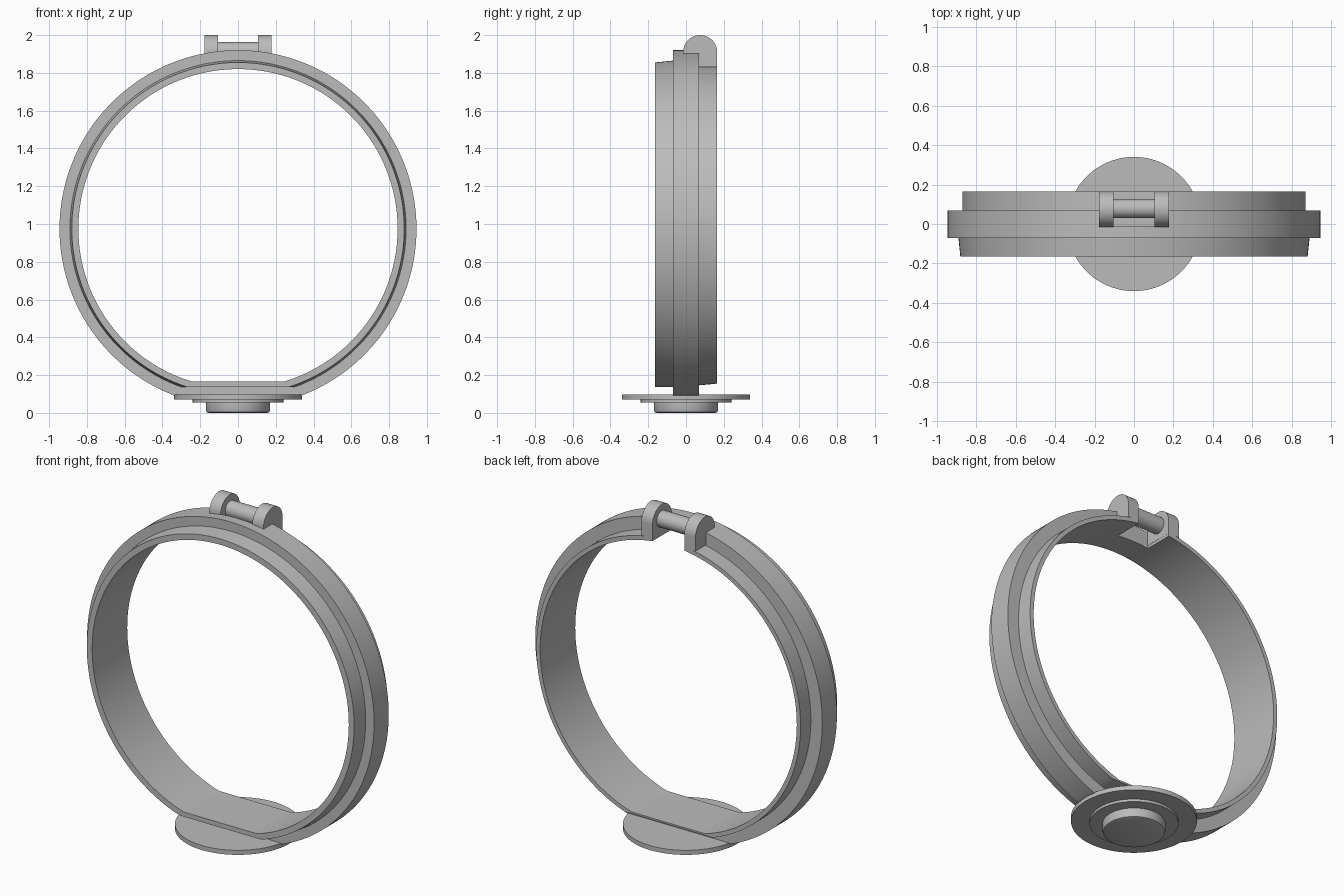
import bpy, bmesh, math

cube = bpy.data.objects.get("Cube")
if cube:
    bpy.data.objects.remove(cube, do_unlink=True)

grey = bpy.data.materials.new("plain_grey")
grey.use_nodes = True
COLOUR = (0.5, 0.5, 0.5, 1)
grey.diffuse_color = COLOUR
grey.node_tree.nodes["Principled BSDF"].inputs["Base Color"].default_value = COLOUR

CENTRE = 0.975   # height of the ring's centre


def finish(name, bm):
    bmesh.ops.recalc_face_normals(bm, faces=bm.faces)
    mesh = bpy.data.meshes.new(name)
    bm.to_mesh(mesh)
    bm.free()
    obj = bpy.data.objects.new(name, mesh)
    bpy.context.collection.objects.link(obj)
    mesh.materials.append(grey)
    return obj


def activate(obj):
    bpy.ops.object.select_all(action='DESELECT')
    obj.select_set(True)
    bpy.context.view_layer.objects.active = obj


def smooth(obj):
    activate(obj)
    bpy.ops.object.shade_smooth_by_angle(angle=math.radians(25))


def bridge(bm, a, b):
    n = len(a)
    for i in range(n):
        j = (i + 1) % n
        bm.faces.new((a[i], a[j], b[j], b[i]))


def flat_ring(name, sections, steps=240):
    """Closed band through loops (y, radius, flat height), each cut flat below."""
    bm = bmesh.new()
    loops = []
    for y, radius, flat in sections:
        loop = []
        for i in range(steps):
            a = math.tau * i / steps
            r = radius
            if math.sin(a) < 0:
                r = min(r, (flat - CENTRE) / math.sin(a))
            loop.append(bm.verts.new((r * math.cos(a), y, CENTRE + r * math.sin(a))))
        loops.append(loop)
    for k, loop in enumerate(loops):
        bridge(bm, loop, loops[(k + 1) % len(loops)])
    return finish(name, bm)


def turned(name, profile, steps=96):
    """Solid turned about the vertical axis from (radius, height) points."""
    bm = bmesh.new()
    loops = [[bm.verts.new((r * math.cos(math.tau * i / steps),
                            r * math.sin(math.tau * i / steps), z))
              for i in range(steps)] for r, z in profile]
    for a, b in zip(loops, loops[1:]):
        bridge(bm, a, b)
    bm.faces.new(loops[0])
    bm.faces.new(loops[-1])
    return finish(name, bm)


def extruded(name, outline, x0, x1):
    """Outline of (y, z) points extruded along x."""
    bm = bmesh.new()
    a, b = [[bm.verts.new((x, y, z)) for y, z in outline] for x in (x0, x1)]
    bridge(bm, a, b)
    bm.faces.new(a)
    bm.faces.new(b)
    return finish(name, bm)


def arc(y, z, r, start, end, steps):
    return [(y + r * math.cos(start + (end - start) * i / steps),
             z + r * math.sin(start + (end - start) * i / steps))
            for i in range(steps + 1)]


# Stepped ring: tapered front lip, wide middle band, straight back lip
ring = flat_ring("ring", [
    (-0.165, 0.845, 0.165), (-0.165, 0.88, 0.137), (-0.07, 0.89, 0.137),
    (-0.07, 0.945, 0.09), (0.068, 0.945, 0.09), (0.068, 0.87, 0.146),
    (0.165, 0.87, 0.155), (0.165, 0.845, 0.165)])

# Notch in the back of the ring beneath the pin
cutter = extruded("notch_cutter", [(-0.01, 1.7), (0.3, 1.7), (0.3, 2.1), (-0.01, 2.1)],
                  -0.106, 0.106)
cutter.hide_render = True
notch = ring.modifiers.new("notch", 'BOOLEAN')
notch.operation = 'DIFFERENCE'
notch.solver = 'EXACT'
notch.object = cutter
activate(ring)
bpy.ops.object.modifier_apply(modifier=notch.name)
bpy.data.objects.remove(cutter, do_unlink=True)
smooth(ring)

# Round-topped hinge lugs and the pin between them
lug_outline = [(-0.015, 1.83), (0.165, 1.83)] + arc(0.075, 1.91, 0.09, 0, math.pi, 32)
for name, side in (("left_lug", 1), ("right_lug", -1)):
    smooth(extruded(name, lug_outline, side * 0.105, side * 0.178))
pin_outline = arc(0.078, 1.915, 0.048, 0, math.tau, 48)[:-1]
smooth(extruded("hinge_pin", pin_outline, -0.12, 0.12))

# Round base disc with a stepped collar and a soft-edged foot
smooth(turned("base_disc", [
    (0.155, 0), (0.166, 0.004), (0.17, 0.015), (0.17, 0.055), (0.24, 0.055),
    (0.24, 0.07), (0.34, 0.07), (0.34, 0.097)]))
